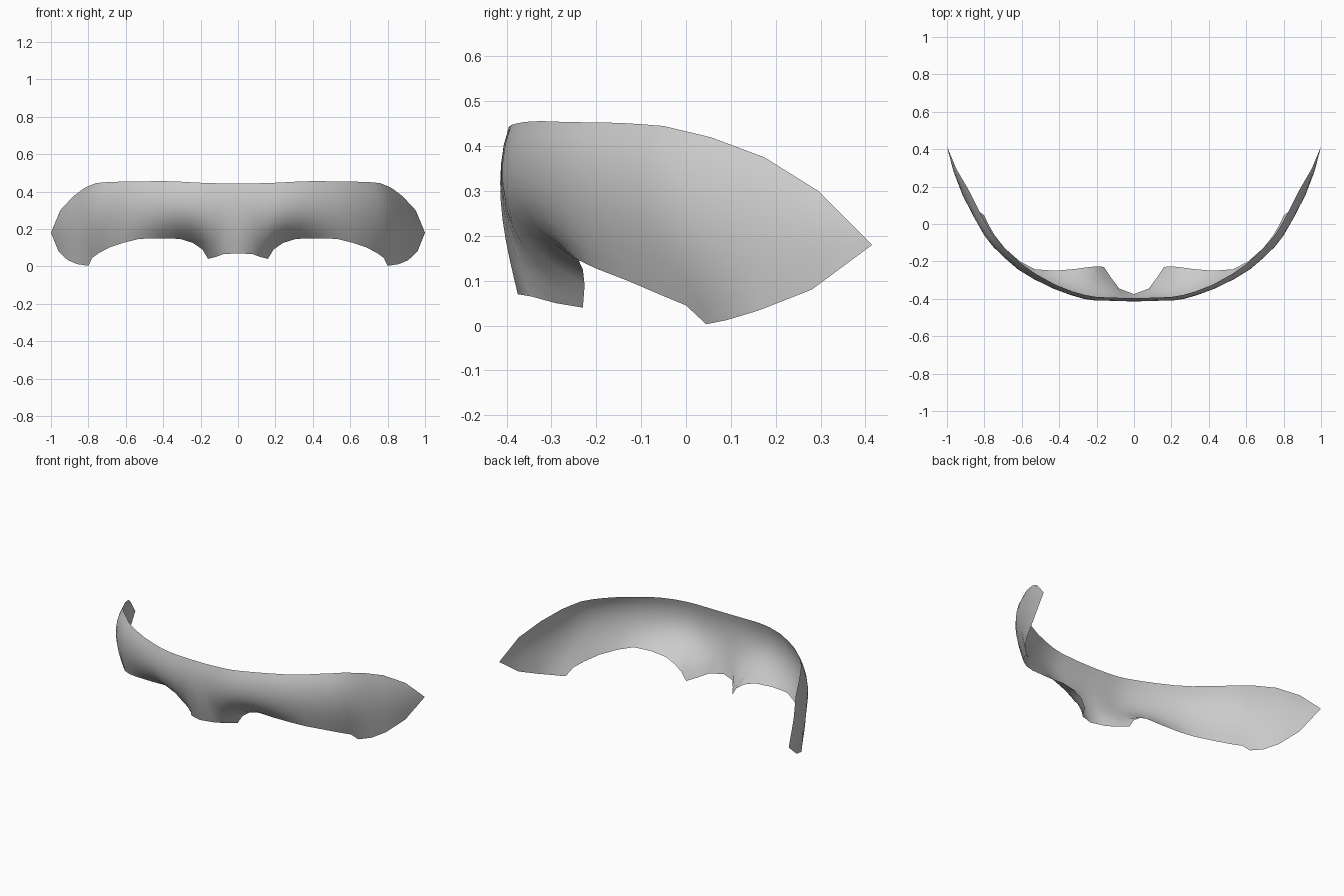
import bpy, bmesh, math
from mathutils import Vector

if "Cube" in bpy.data.objects:
    bpy.data.objects.remove(bpy.data.objects["Cube"])

# Right half of the upper rim, from the centre to the pointed tip
TOP = [(0, -.395, .443), (.05, -.395, .443), (.1, -.394, .444), (.15, -.392, .445),
       (.2, -.39, .447), (.26, -.38, .45), (.33, -.36, .454), (.42, -.325, .456),
       (.52, -.27, .454), (.6, -.215, .453), (.67, -.15, .452), (.72, -.1, .449),
       (.76, -.05, .445), (.79, 0, .433), (.82, .055, .42), (.88, .175, .375),
       (.95, .295, .3), (1, .415, .18)]
# Lower rim: nose bridge, eye arch, cheek corner, tip
LOW = [(0, -.375, .07), (.08, -.345, .065), (.12, -.29, .05), (.16, -.23, .04),
       (.19, -.226, .09), (.24, -.23, .125), (.31, -.24, .147), (.42, -.25, .15),
       (.53, -.242, .147), (.61, -.2, .127), (.69, -.13, .1), (.745, -.06, .07),
       (.78, 0, .045), (.80, .045, .003), (.86, .09, .012), (.91, .16, .033),
       (.96, .28, .08), (1, .415, .18)]
# Per section: how late it tucks under, and how far it bulges outward
TUCK = [1.5, 2, 2.6, 3, 3.5, 4, 4, 4, 4, 3.5, 3, 2.5, 2, 2, 1.5, 1, 1, 1]
BULGE = [.024, .024, .024, .024, .024, .024, .024, .025, .03, .035, .038, .04,
         .042, .042, .035, .025, .012, 0]
ROWS = 9


def section(i):
    """Points down one section, from upper rim to lower rim."""
    a, b = Vector(TOP[i]), Vector(LOW[i])
    along = Vector(TOP[min(i + 1, 17)]) - Vector(TOP[max(i - 1, 0)])
    out = Vector((along.y, -along.x, 0)).normalized()
    if i == 0:
        out = Vector((0, -1, 0))
    pts = []
    for r in range(ROWS + 1):
        t = r / ROWS
        w = t ** TUCK[i]
        p = a.lerp(b, w)
        p.z = a.z + (b.z - a.z) * t
        pts.append(p + out * BULGE[i] * math.sin(math.pi * t ** .8))
    return pts


# Half of the thin curved brow shell
bm = bmesh.new()
cols = [[bm.verts.new(p) for p in section(i)] for i in range(17)]
tip = bm.verts.new(TOP[17])
for a, b in zip(cols, cols[1:]):
    for r in range(ROWS):
        bm.faces.new((a[r], a[r + 1], b[r + 1], b[r]))
for r in range(ROWS):
    bm.faces.new((cols[-1][r], cols[-1][r + 1], tip))

# Mirror to the left half and weld the centre line
copy = bmesh.ops.duplicate(bm, geom=bm.verts[:] + bm.edges[:] + bm.faces[:])["geom"]
for v in copy:
    if isinstance(v, bmesh.types.BMVert):
        v.co.x = -v.co.x
bmesh.ops.reverse_faces(bm, faces=[f for f in copy if isinstance(f, bmesh.types.BMFace)])
bmesh.ops.remove_doubles(bm, verts=bm.verts[:], dist=1e-5)
for f in bm.faces:
    f.smooth = True

mesh = bpy.data.meshes.new("brow_shell")
bm.to_mesh(mesh)
bm.free()
shell = bpy.data.objects.new("brow_shell", mesh)
bpy.context.collection.objects.link(shell)

mat = bpy.data.materials.new("light_grey")
mat.diffuse_color = (.6, .6, .6, 1)
mat.use_nodes = True
mat.node_tree.nodes["Principled BSDF"].inputs["Base Color"].default_value = mat.diffuse_color
mesh.materials.append(mat)
